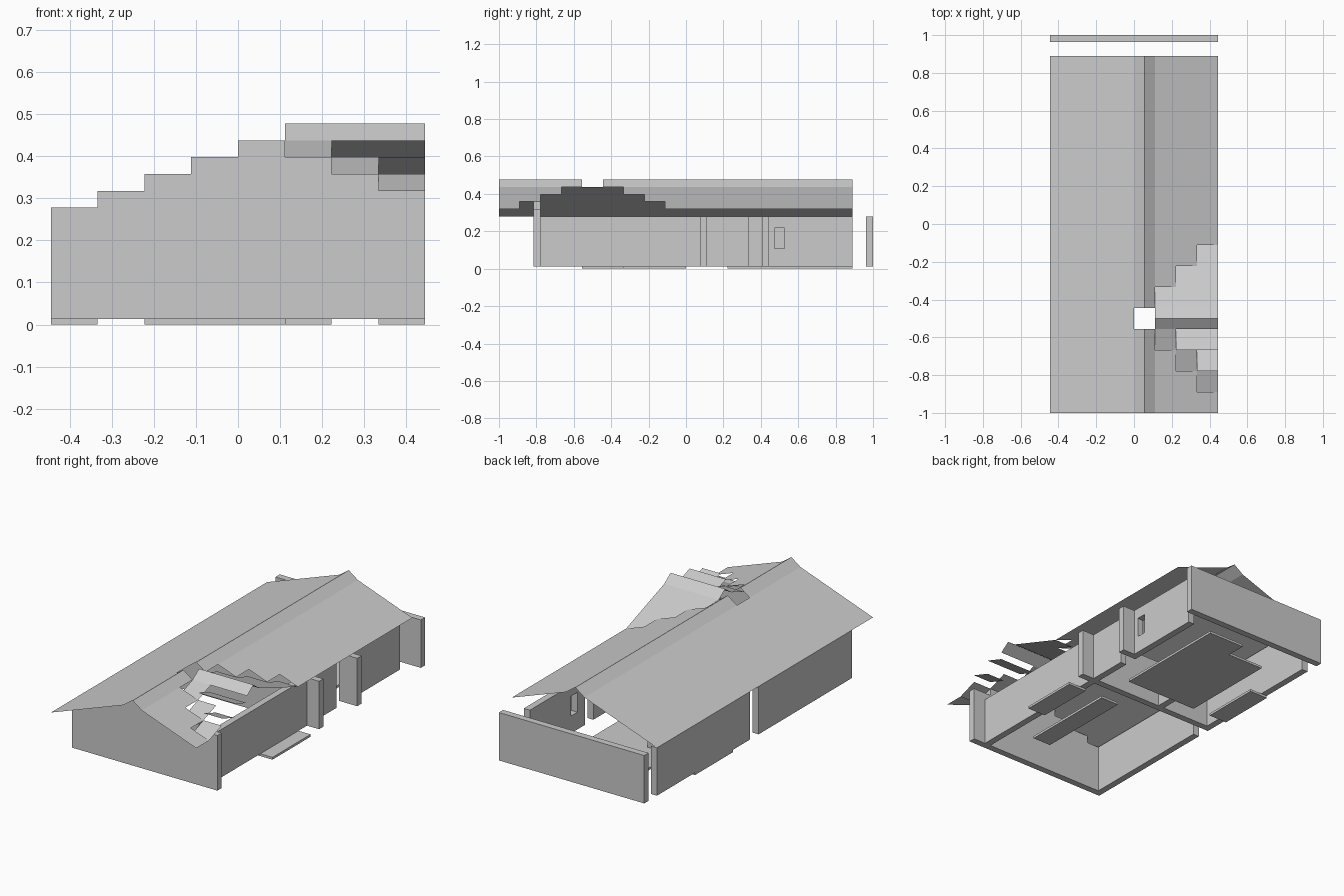
import bpy

if "Cube" in bpy.data.objects:
    bpy.data.objects.remove(bpy.data.objects["Cube"])

C = 1 / 9        # plan cell
T = C / 3        # wall thickness
FLOOR = 0.013    # slab top, wall base
EAVE = 0.278     # wall top
STEP = 0.04      # roof rise per cell


def mesh_object(name, verts, faces):
    mesh = bpy.data.meshes.new(name)
    mesh.from_pydata(verts, [], faces)
    mesh.update()
    obj = bpy.data.objects.new(name, mesh)
    bpy.context.collection.objects.link(obj)
    return obj


def box(name, x0, x1, y0, y1, z0, z1):
    v = [(x, y, z) for z in (z0, z1) for x, y in ((x0, y0), (x1, y0), (x1, y1), (x0, y1))]
    f = [(3, 2, 1, 0), (4, 5, 6, 7)]
    f += [(i, (i + 1) % 4, (i + 1) % 4 + 4, i + 4) for i in range(4)]
    return mesh_object(name, v, f)


def wall_y(name, cell_x, y0, y1, z0=FLOOR, z1=EAVE):
    """Wall running along y, in the first third of a cell column."""
    return box(name, cell_x * C, cell_x * C + T, y0, y1, z0, z1)


def wall_x(name, x0, x1, cell_y, z1=EAVE):
    """Wall running along x, in the last third of a cell row."""
    return box(name, x0 * C, x1 * C, cell_y * C - T, cell_y * C, FLOOR, z1)


def slope_x(name, x0, x1, y0, y1, h0, h1):
    """Sheet tilted along x; plan in cells, heights in roof steps."""
    a, b = EAVE + h0 * STEP, EAVE + h1 * STEP
    return mesh_object(name, [(x0 * C, y0 * C, a), (x1 * C, y0 * C, b),
                              (x1 * C, y1 * C, b), (x0 * C, y1 * C, a)], [(0, 1, 2, 3)])


def slope_y(name, x0, x1, y0, y1, h0, h1, flip=False):
    """Sheet tilted along y."""
    a, b = EAVE + h0 * STEP, EAVE + h1 * STEP
    face = (3, 2, 1, 0) if flip else (0, 1, 2, 3)
    return mesh_object(name, [(x0 * C, y0 * C, a), (x1 * C, y0 * C, a),
                              (x1 * C, y1 * C, b), (x0 * C, y1 * C, b)], [face])


# floor slabs
for name, x0, x1, y0, y1 in (("main_floor", -2, 2, 2, 7), ("main_floor_bay", 0, 2, 7, 8),
                             ("front_room_floor", 1, 2, -5, 0), ("right_step", 3, 4, -3, 0),
                             ("left_step", -4, -3, 2, 5)):
    box(name, x0 * C, x1 * C, y0 * C, y1 * C, 0, FLOOR)

# stepped front gable wall
for i, h in enumerate((0, 1, 2, 3, 4, 3, 2, 1)):
    wall_x("front_wall_column", i - 4, i - 3, -7, EAVE + h * STEP)

# cross walls
wall_x("middle_wall", -4, 4, 1)
wall_x("right_stub_wall", 3, 4, 4)
wall_x("back_wall", -4, 4, 9)

# side and inner walls
wall_y("left_front_wall", -4, -7 * C, 0)
wall_y("left_back_wall", -4, C, 8 * C)
wall_y("right_front_wall", 3, -7 * C, C - T)
wall_y("right_middle_wall", 3, C, 3 * C)
wall_y("inner_wall", -1, C, 4 * C)

# right back wall around a window opening
w0, w1 = 4.25 * C, 4.75 * C
wall_y("right_back_wall", 3, w1, 8 * C)
wall_y("window_jamb", 3, 4 * C, w0)
wall_y("window_sill", 3, w0, w1, FLOOR, 0.108)
wall_y("window_head", 3, w0, w1, 0.218, EAVE)

# main roof: left slope, then right slope rows with a stepped gap
slope_x("left_roof", -4, 0, -9, 8, 0, 4)
for k in range(3):
    for y0, y1 in ((-9, -6 - k), (-3 + k, 8)):
        slope_x("right_roof_row", 1 + k, 2 + k, y0, y1, 4 - k, 3 - k)

# main ridge cap, open where the cross ridge meets it
for y0, y1 in ((-9, -5), (-4, 8)):
    slope_x("ridge_left", 0, 0.5, y0, y1, 4, 5)
    slope_x("ridge_right", 0.5, 1, y0, y1, 5, 4)

# cross gable ridge cap
slope_y("cross_ridge_front", 1, 4, -5, -4.5, 4, 5)
slope_y("cross_ridge_back", 1, 4, -4.5, -4, 5, 4)

# cross gable slopes: smooth at the back, sawtooth at the front
for k in range(3):
    slope_y("cross_roof_back_row", 1 + k, 4, -4 + k, -3 + k, 4 - k, 3 - k, flip=True)
    slope_y("cross_roof_valley_tile", 1 + k, 2 + k, -6 - k, -5 - k, 3 - k, 4 - k)
    if k < 2:
        slope_y("cross_roof_front_row", 2 + k, 4, -6 - k, -5 - k, 4 - k, 3 - k)
